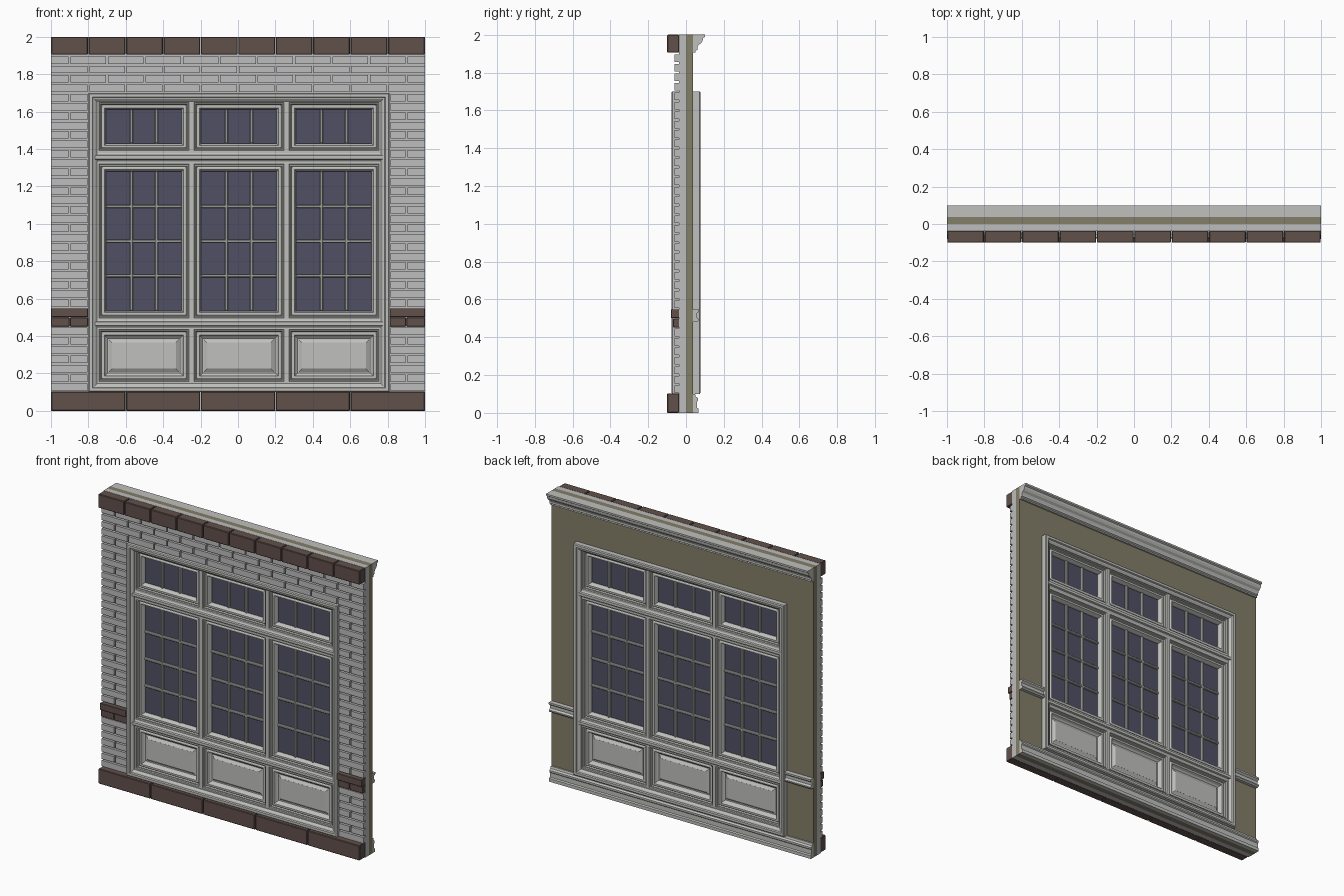
import bpy, bmesh
from mathutils import Matrix, Vector

cube = bpy.data.objects.get("Cube")
if cube:
    bpy.data.objects.remove(cube, do_unlink=True)


def material(name, rgb):
    m = bpy.data.materials.new(name)
    m.use_nodes = True
    colour = (*rgb, 1)
    m.diffuse_color = colour
    bsdf = next(n for n in m.node_tree.nodes if n.type == 'BSDF_PRINCIPLED')
    bsdf.inputs["Base Color"].default_value = colour
    return m


BRICK = material("brick_grey", (0.51, 0.51, 0.51))
TRIM = material("trim_grey", (0.53, 0.53, 0.51))
STONE = material("brown_stone", (0.12, 0.082, 0.07))
PLASTER = material("olive_plaster", (0.23, 0.21, 0.14))
GLASS = material("dark_glass", (0.083, 0.08, 0.13))


def finish(name, bm, mat, bevel=0):
    bmesh.ops.recalc_face_normals(bm, faces=bm.faces)
    mesh = bpy.data.meshes.new(name)
    bm.to_mesh(mesh)
    bm.free()
    mesh.materials.append(mat)
    obj = bpy.data.objects.new(name, mesh)
    bpy.context.collection.objects.link(obj)
    if bevel:
        mod = obj.modifiers.new("Bevel", 'BEVEL')
        mod.width = bevel
        mod.segments = 1
    return obj


def box(bm, x0, x1, y0, y1, z0, z1):
    mid = Vector((x0 + x1, y0 + y1, z0 + z1)) / 2
    size = Matrix.Diagonal((x1 - x0, y1 - y0, z1 - z0, 1))
    bmesh.ops.create_cube(bm, size=1, matrix=Matrix.Translation(mid) @ size)


def prism(bm, profile, x0, x1):
    """Extrude a closed (y, z) profile along x."""
    ends = [[bm.verts.new((x, y, z)) for y, z in profile] for x in (x0, x1)]
    bm.faces.new(ends[0])
    bm.faces.new(ends[1])
    n = len(profile)
    for i in range(n):
        j = (i + 1) % n
        bm.faces.new((ends[0][i], ends[0][j], ends[1][j], ends[1][i]))


def ring(bm, x0, x1, z0, z1, half):
    """Mitred moulding frame from (inset, depth), the same front and back."""
    profile = [(i, -d) for i, d in half] + [(i, d) for i, d in reversed(half)]
    loops = [[bm.verts.new(p) for p in ((x0 + i, y, z0 + i), (x1 - i, y, z0 + i),
                                        (x1 - i, y, z1 - i), (x0 + i, y, z1 - i))]
             for i, y in profile]
    for a, b in zip(loops, loops[1:] + loops[:1]):
        for k in range(4):
            m = (k + 1) % 4
            bm.faces.new((a[k], a[m], b[m], b[k]))


# Window opening
WX0, WX1, WZ0, WZ1 = -0.80, 0.81, 0.10, 1.70

# Wall layers around the opening
for name, mat, y0, y1 in (("outer_wall", BRICK, -0.038, 0),
                          ("inner_wall", PLASTER, 0, 0.038)):
    bm = bmesh.new()
    box(bm, -1, WX0, y0, y1, WZ0, WZ1)
    box(bm, WX1, 1, y0, y1, WZ0, WZ1)
    box(bm, -1, 1, y0, y1, 0, WZ0)
    box(bm, -1, 1, y0, y1, WZ1, 2)
    finish(name, bm, mat)

# Running-bond brick courses, with two projecting brown courses
bricks, band = bmesh.new(), bmesh.new()
gap = 0.005
for row in range(36):
    z = 0.1 + row * 0.05
    spans = [(-1, 1)] if z > WZ1 - 0.01 else [(-1, WX0), (WX1, 1)]
    brown = row in (7, 8)
    front = {7: -0.068, 8: -0.08}.get(row, -0.06)
    for lo, hi in spans:
        for k in range(11):
            start = -1 + k * 0.2 - 0.1 * (row % 2)
            a, b = max(lo, start), min(hi, start + 0.2)
            if b - a > 0.03:
                g = 0.002 if brown else gap
                box(band if brown else bricks, a + g * (a > -1), b - g * (b < 1),
                    front, -0.036, z + g, z + 0.05 - g)
finish("wall_bricks", bricks, BRICK)
finish("brown_brick_band", band, STONE, 0.002)

# Stone blocks along the top and bottom
for name, count, z0, z1 in (("top_stones", 10, 1.905, 2), ("base_stones", 5, 0, 0.103)):
    bm = bmesh.new()
    w = 2 / count
    for k in range(count):
        box(bm, -1 + k * w + 0.002, -1 + (k + 1) * w - 0.002, -0.1, -0.036, z0, z1)
    finish(name, bm, STONE, 0.004)

# Interior mouldings
crown = [(0.036, 2), (0.1, 2), (0.1, 1.988), (0.09, 1.982), (0.088, 1.968), (0.08, 1.955),
         (0.066, 1.945), (0.06, 1.932), (0.06, 1.92), (0.05, 1.914), (0.05, 1.905), (0.036, 1.905)]
base = [(0.036, 0), (0.066, 0), (0.066, 0.022), (0.058, 0.028), (0.058, 0.06),
        (0.064, 0.066), (0.064, 0.078), (0.052, 0.086), (0.048, 0.1), (0.036, 0.1)]
rail = [(0.036, 0.48), (0.06, 0.48), (0.068, 0.488), (0.068, 0.496), (0.055, 0.505),
        (0.055, 0.525), (0.07, 0.536), (0.07, 0.548), (0.036, 0.548)]
for name, profile, spans in (("crown_moulding", crown, [(-1, 1)]),
                             ("baseboard", base, [(-1, 1)]),
                             ("chair_rail", rail, [(-1, WX0), (WX1, 1)])):
    bm = bmesh.new()
    for a, b in spans:
        prism(bm, profile, a, b)
    finish(name, bm, TRIM)

# Outer window casing
bm = bmesh.new()
ring(bm, WX0, WX1, WZ0, WZ1, [(0, 0.072), (0.006, 0.077), (0.022, 0.077),
                              (0.026, 0.068), (0.034, 0.066), (0.046, 0.056)])
finish("window_casing", bm, TRIM)

# Transom rails between the rows
half = [(0.05, -0.023), (0.056, -0.013), (0.066, -0.009), (0.066, 0.009),
        (0.056, 0.013), (0.05, 0.023)]
bm = bmesh.new()
for z in (0.4655, 1.355):
    prism(bm, [(y, z + h) for y, h in half] + [(-y, z + h) for y, h in reversed(half)],
          WX0 + 0.035, WX1 - 0.035)
finish("transom_rails", bm, TRIM)

# Nine bays: sashes with glazing bars, and raised panels below
IN = 0.052
sash = [(0, 0.05), (0.013, 0.05), (0.016, 0.042), (0.022, 0.042), (0.026, 0.032),
        (0.033, 0.036), (0.042, 0.036), (IN, 0.015)]
raised = [(IN - 0.004, 0.022), (IN + 0.008, 0.012), (IN + 0.014, 0.012), (IN + 0.032, 0.024)]
frames, bars, panes, panels = (bmesh.new() for _ in range(4))
for col in (-1, 0, 1):
    x0 = 0.005 + 0.508 * col - 0.254
    x1 = x0 + 0.508
    for z0, z1, lights in ((0.143, 0.448, 0), (0.483, 1.332, 4), (1.378, 1.662, 1)):
        ring(frames, x0, x1, z0, z1, sash)
        gx0, gx1, gz0, gz1 = x0 + IN, x1 - IN, z0 + IN, z1 - IN
        if not lights:
            ring(panels, x0, x1, z0, z1, raised)
            e = 0.031
            box(panels, gx0 + e, gx1 - e, -0.024, 0.024, gz0 + e, gz1 - e)
            continue
        box(panes, gx0 - 0.004, gx1 + 0.004, -0.003, 0.003, gz0 - 0.004, gz1 + 0.004)
        for k in (1, 2):
            x = gx0 + (gx1 - gx0) * k / 3
            box(bars, x - 0.008, x + 0.008, -0.018, 0.018, gz0, gz1)
        for k in range(1, lights):
            z = gz0 + (gz1 - gz0) * k / lights
            box(bars, gx0, gx1, -0.017, 0.017, z - 0.008, z + 0.008)
finish("window_sashes", frames, TRIM)
finish("glazing_bars", bars, TRIM, 0.004)
finish("window_glass", panes, GLASS)
finish("lower_panels", panels, TRIM)
